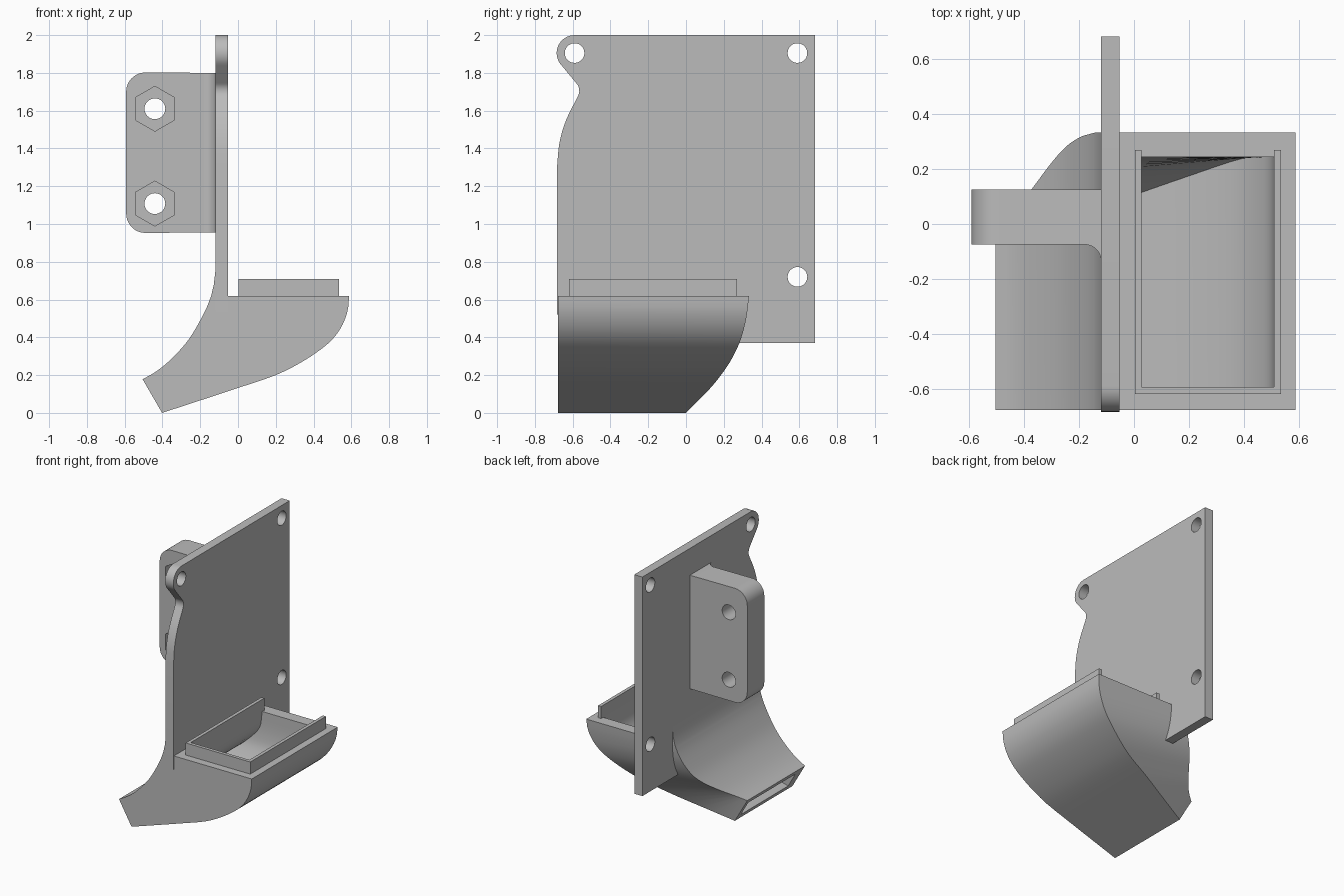
import bpy, bmesh
from math import sin, cos, pi, radians
from mathutils import Vector

cube = bpy.data.objects.get("Cube")
if cube:
    bpy.data.objects.remove(cube, do_unlink=True)

GREY = (0.5, 0.5, 0.5, 1)
mat = bpy.data.materials.new("plain_grey")
mat.use_nodes = True
mat.diffuse_color = GREY
mat.node_tree.nodes["Principled BSDF"].inputs["Base Color"].default_value = GREY


def finish(name, bm):
    bmesh.ops.remove_doubles(bm, verts=bm.verts, dist=1e-4)
    bmesh.ops.recalc_face_normals(bm, faces=bm.faces)
    mesh = bpy.data.meshes.new(name)
    bm.to_mesh(mesh)
    bm.free()
    mesh.materials.append(mat)
    ob = bpy.data.objects.new(name, mesh)
    bpy.context.collection.objects.link(ob)
    return ob


def prism(name, pts, axis, lo, hi):
    """Extrude a closed 2D outline along an axis from lo to hi."""
    def place(p, d):
        return {"x": (d, p[0], p[1]), "y": (p[0], d, p[1]), "z": (p[0], p[1], d)}[axis]
    bm = bmesh.new()
    a = [bm.verts.new(place(p, lo)) for p in pts]
    b = [bm.verts.new(place(p, hi)) for p in pts]
    bm.faces.new(a)
    bm.faces.new(b)
    for i in range(len(pts)):
        j = (i + 1) % len(pts)
        bm.faces.new((a[i], a[j], b[j], b[i]))
    return finish(name, bm)


def arc(cx, cy, r, a0, a1, n=12):
    return [(cx + r * cos(radians(a0 + (a1 - a0) * i / n)),
             cy + r * sin(radians(a0 + (a1 - a0) * i / n))) for i in range(n + 1)]


def circle(cx, cy, r, n=32, start=0):
    return arc(cx, cy, r, start, start + 360, n)[:-1]


def spline(pts, n=24):
    """Sample a smooth curve through the points."""
    p = [Vector(q) for q in pts]
    p = [2 * p[0] - p[1]] + p + [2 * p[-1] - p[-2]]
    spans, out = len(p) - 3, []
    for k in range(n + 1):
        u = k / n * spans
        i = min(int(u), spans - 1)
        t = u - i
        a, b, c, d = p[i:i + 4]
        out.append(0.5 * (2 * b + (c - a) * t + (2 * a - 5 * b + 4 * c - d) * t ** 2
                          + (3 * b - a - 3 * c + d) * t ** 3))
    return out


def loft(name, left, right, front):
    """Four-sided tube between two (x, z, back_y) rails with a flat front."""
    bm = bmesh.new()
    rings = [[bm.verts.new(c) for c in ((l[0], front, l[1]), (r[0], front, r[1]),
                                        (r[0], r[2], r[1]), (l[0], l[2], l[1]))]
             for l, r in zip(left, right)]
    for a, b in zip(rings, rings[1:]):
        for i in range(4):
            j = (i + 1) % 4
            bm.faces.new((a[i], a[j], b[j], b[i]))
    bm.faces.new(rings[0])
    bm.faces.new(rings[-1])
    return finish(name, bm)


def cut(ob, cutters):
    for c in cutters:
        m = ob.modifiers.new("cut", "BOOLEAN")
        m.operation, m.solver, m.object = "DIFFERENCE", "EXACT", c
    bpy.context.view_layer.update()
    mesh = bpy.data.meshes.new_from_object(
        ob.evaluated_get(bpy.context.evaluated_depsgraph_get()))
    ob.modifiers.clear()
    ob.data = mesh
    for c in cutters:
        bpy.data.objects.remove(c, do_unlink=True)


def smooth(ob):
    bpy.ops.object.select_all(action="DESELECT")
    ob.select_set(True)
    bpy.context.view_layer.objects.active = ob
    bpy.ops.object.shade_smooth_by_angle(angle=radians(30))


# Mounting plate with a rounded ear and three screw holes
ear = arc(-0.59, 1.905, 0.095, 90, 225)
notch = arc(-0.625, 1.705, 0.06, 45, -32, 8)
flank = [tuple(v) for v in spline([(-0.574, 1.673), (-0.635, 1.55), (-0.67, 1.43), (-0.682, 1.31)], 12)]
outline = ([(0.684, 2.0)] + ear + notch + flank[1:]
           + [(-0.682, 0.52), (0.26, 0.52), (0.26, 0.37), (0.684, 0.37)])
plate = prism("mounting_plate", outline, "x", -0.12, -0.053)
cut(plate, [prism("hole_cutter", circle(y, z, 0.052), "x", -0.3, 0.1)
            for y, z in ((-0.59, 1.905), (0.59, 1.905), (0.59, 0.72))])

# Air duct: outer shell lofted from the inlet to the slanted outlet
left = spline([(-0.142, 0.62, 0.333), (-0.165, 0.56, 0.327), (-0.2, 0.49, 0.315),
               (-0.25, 0.405, 0.28), (-0.305, 0.335, 0.218), (-0.375, 0.265, 0.125),
               (-0.44, 0.215, 0.05), (-0.505, 0.178, 0)])
right = spline([(0.588, 0.62, 0.333), (0.58, 0.54, 0.325), (0.55, 0.46, 0.31),
                (0.5, 0.39, 0.29), (0.43, 0.33, 0.265), (0.33, 0.265, 0.23),
                (0.2, 0.2, 0.185), (0, 0.132, 0.13), (-0.2, 0.066, 0.065), (-0.402, 0, 0)])
neck_left = [(-0.12, 0.75, 0.333), (-0.128, 0.68, 0.333), left[0]]
neck_right = [(-0.06, z, 0.333) for z in (0.75, 0.68, 0.62)]
duct = loft("air_duct", neck_left + left, neck_right + right, -0.678)

# Hollow passage through the duct
in_left = spline([(0.028, 0.62, 0.245), (0.01, 0.5, 0.24), (-0.06, 0.41, 0.22),
                  (-0.15, 0.33, 0.17), (-0.25, 0.26, 0.11), (-0.36, 0.2, 0.04),
                  (-0.483, 0.142, -0.04)])
in_right = spline([(0.51, 0.62, 0.245), (0.5, 0.5, 0.245), (0.46, 0.42, 0.243),
                   (0.38, 0.34, 0.235), (0.2, 0.245, 0.175), (0, 0.17, 0.105),
                   (-0.2, 0.105, 0.03), (-0.423, 0.038, -0.04)])
start = [(0.028, 0.75, 0.245)], [(0.51, 0.75, 0.245)]
step = Vector((-0.07, -0.04, 0))
passage = loft("passage_cutter", start[0] + in_left + [in_left[-1] + step],
               start[1] + in_right + [in_right[-1] + step], -0.595)
cut(duct, [passage])

# Raised lip on three sides of the inlet
lip = prism("inlet_lip", [(0.003, 0.27), (0.003, -0.62), (0.535, -0.62), (0.535, 0.27),
                          (0.51, 0.27), (0.51, -0.595), (0.028, -0.595), (0.028, 0.27)],
            "z", 0.615, 0.71)

# Side bracket with rounded corners, bolt holes and nut pockets
bracket = prism("side_bracket", [(-0.115, 0.955), (-0.115, 1.8)]
                + arc(-0.49, 1.7, 0.102, 90, 180) + arc(-0.49, 1.055, 0.102, 180, 270),
                "y", -0.075, 0.125)
cutters = []
for z in (1.61, 1.108):
    cutters.append(prism("bolt_cutter", circle(-0.44, z, 0.055), "y", -0.3, 0.3))
    cutters.append(prism("nut_cutter", circle(-0.44, z, 0.119, 6, 30), "y", -0.3, 0.0))
cut(bracket, cutters)

# Fillet where the bracket meets the plate
fillet = prism("bracket_fillet", arc(-0.18, -0.135, 0.06, 0, 90)
               + [(-0.18, -0.07), (-0.115, -0.07), (-0.115, -0.135)], "z", 0.955, 1.8)

for ob in (plate, duct, lip, bracket, fillet):
    smooth(ob)
